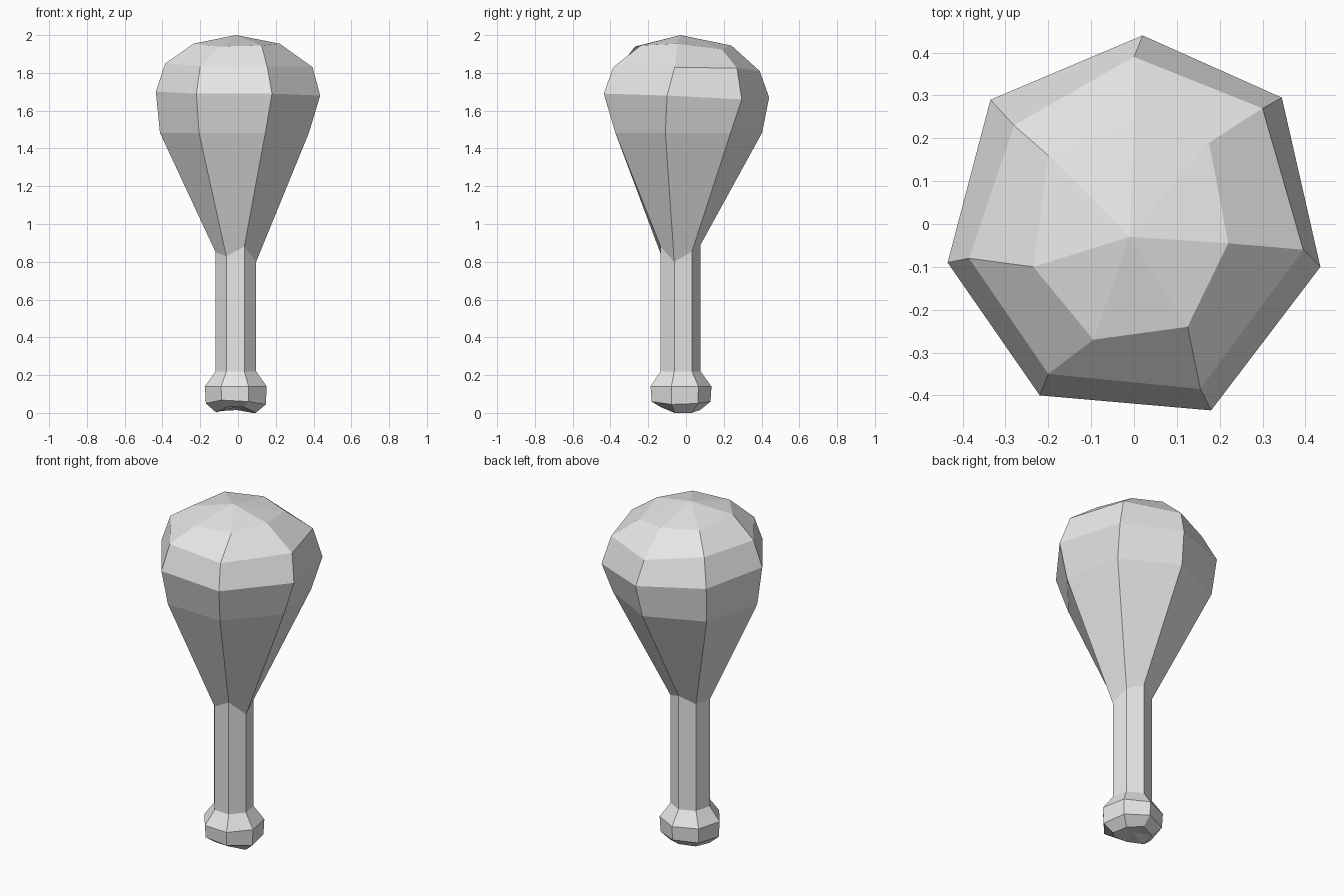
import bpy
import bmesh
from math import cos, sin, radians

cube = bpy.data.objects.get("Cube")
if cube:
    bpy.data.objects.remove(cube, do_unlink=True)

SIDES = 7

# One plain grey for the whole shaker
grey = bpy.data.materials.new("plain grey")
grey.use_nodes = True
grey.diffuse_color = (0.8, 0.8, 0.8, 1)
grey.node_tree.nodes["Principled BSDF"].inputs["Base Color"].default_value = (0.8, 0.8, 0.8, 1)


def ring(radius, heights, cx=0.0, cy=0.0, start=87.5):
    """Seven-sided ring, counter-clockwise from the back; heights may vary per corner."""
    if not isinstance(heights, (list, tuple)):
        heights = [heights] * SIDES
    points = []
    for i, z in enumerate(heights):
        angle = radians(start + 360 * i / SIDES)
        points.append((cx + radius * cos(angle), cy + radius * sin(angle), z))
    return points


def loft(name, rings, bottom=None, top=None):
    """Join rings from the bottom up, closing an end with a fan to a tip point."""
    bm = bmesh.new()
    loops = [[bm.verts.new(p) for p in points] for points in rings]
    for low, high in zip(loops, loops[1:]):
        for i in range(SIDES):
            j = (i + 1) % SIDES
            bm.faces.new((low[i], low[j], high[j], high[i]))
    for tip, loop, flip in ((bottom, loops[0], True), (top, loops[-1], False)):
        if tip is None:
            continue
        centre = bm.verts.new(tip)
        for i in range(SIDES):
            a, b = loop[i], loop[(i + 1) % SIDES]
            bm.faces.new((b, a, centre) if flip else (a, b, centre))
    mesh = bpy.data.meshes.new(name)
    bm.to_mesh(mesh)
    bm.free()
    mesh.materials.append(grey)
    obj = bpy.data.objects.new(name, mesh)
    bpy.context.collection.objects.link(obj)
    return obj


# Rings shared between neighbouring parts
AXIS = {"cx": -0.01, "cy": -0.033}
neck = ring(0.11, [0.89, 0.85, 0.85, 0.83, 0.88, 0.80, 0.855], **AXIS)
collar = ring(0.11, 0.22, **AXIS)

# Head: hand-shaped bulb with an uneven crown
belly = ring(0.405, 1.483, -0.015, -0.002)
widest = [(0.02, 0.44, 1.67), (-0.335, 0.29, 1.69), (-0.435, -0.09, 1.7),
          (-0.22, -0.4, 1.69), (0.18, -0.435, 1.69), (0.435, -0.1, 1.68),
          (0.345, 0.295, 1.66)]
shoulder = [(0, 0.39, 1.81), (-0.28, 0.23, 1.84), (-0.385, -0.08, 1.85),
            (-0.2, -0.35, 1.835), (0.155, -0.385, 1.83), (0.395, -0.06, 1.83),
            (0.3, 0.27, 1.825)]
crown = [(0, 0.24, 1.945), (-0.2, 0.16, 1.95), (-0.235, -0.1, 1.955),
         (-0.095, -0.27, 1.94), (0.125, -0.24, 1.945), (0.22, -0.045, 1.955),
         (0.175, 0.19, 1.925)]
loft("shaker_head", [neck, belly, widest, shoulder, crown], top=(-0.01, -0.03, 2))

# Handle: straight shaft
loft("handle", [collar, neck])

# End knob: flared, with a dented underside
underside = ring(0.108, [0.015, 0.01, 0.003, 0.03, 0.03, 0, 0], **AXIS)
rim = ring(0.163, [0.06, 0.055, 0.05, 0.068, 0.06, 0.045, 0.05], **AXIS)
flare = ring(0.168, 0.14, **AXIS)
loft("end_knob", [underside, rim, flare, collar], bottom=(-0.01, -0.035, 0.03))
